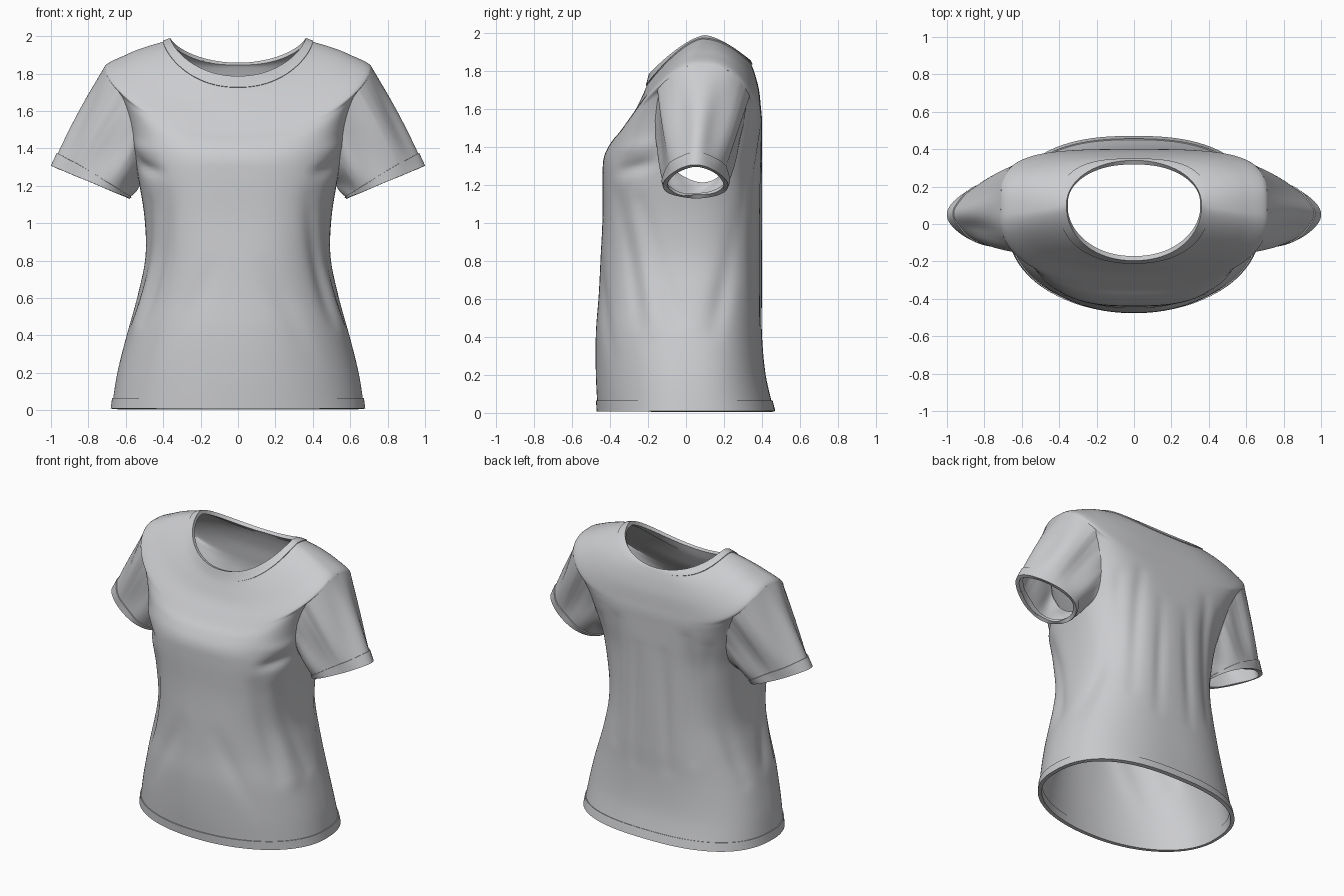
import bpy, bmesh, math
from mathutils import Vector
from mathutils.bvhtree import BVHTree

if "Cube" in bpy.data.objects:
    bpy.data.objects.remove(bpy.data.objects["Cube"], do_unlink=True)

fabric = bpy.data.materials.new("light grey fabric")
fabric.use_nodes = True
fabric.diffuse_color = (0.6, 0.605, 0.625, 1)
fabric.node_tree.nodes["Principled BSDF"].inputs["Base Color"].default_value = fabric.diffuse_color

COLS, STEPS = 160, 8


def grid_mesh(rows, flip=False):
    """Closed rings of points joined into a tube."""
    bm = bmesh.new()
    grid = [[bm.verts.new(p) for p in row] for row in rows]
    for low, high in zip(grid, grid[1:]):
        for i in range(len(low)):
            j = (i + 1) % len(low)
            quad = [low[i], low[j], high[j], high[i]]
            bm.faces.new(quad[::-1] if flip else quad)
    bm.normal_update()
    return bm, grid


def finish(name, bm, thickness):
    """Turn the tube into cloth with real thickness."""
    mesh = bpy.data.meshes.new(name)
    bm.to_mesh(mesh)
    bm.free()
    mesh.materials.append(fabric)
    obj = bpy.data.objects.new(name, mesh)
    bpy.context.collection.objects.link(obj)
    mod = obj.modifiers.new("cloth", "SOLIDIFY")
    mod.thickness = thickness
    mod.offset = -1
    bpy.ops.object.select_all(action="DESELECT")
    obj.select_set(True)
    bpy.context.view_layer.objects.active = obj
    bpy.ops.object.modifier_apply(modifier=mod.name)
    bpy.ops.object.shade_smooth_by_angle(angle=math.radians(50))


def band(name, grid, flip=False):
    """Slightly raised band that wraps the edge of a tube."""
    rows = [[v.co + v.normal * 0.006 for v in row] for row in grid]
    bm, _ = grid_mesh(rows, flip)
    finish(name, bm, 0.025)


def spline(values, t):
    i = min(int(t), len(values) - 2)
    f = t - i
    a, b, c, d = (values[max(0, min(len(values) - 1, i + k))] for k in (-1, 0, 1, 2))
    return [q + 0.5 * f * (r - p + f * (2 * p - 5 * q + 4 * r - s + f * (3 * (q - r) + s - p)))
            for p, q, r, s in zip(a, b, c, d)]


# Torso rings: height, half width, front, back, front squareness
skirt = [(0.008, 0.675, -0.465, 0.465, 2.1), (0.2, 0.645, -0.475, 0.42, 2.1),
         (0.42, 0.59, -0.475, 0.4, 2.2), (0.62, 0.535, -0.46, 0.4, 2.3),
         (0.82, 0.495, -0.45, 0.4, 2.5), (1.03, 0.5, -0.44, 0.4, 2.7)]
# Chest to neckline: half width, side height, front, front height, back, back height
chest = [(0.535, 1.25, -0.44, 1.25, 0.4, 1.25), (0.565, 1.42, -0.432, 1.35, 0.4, 1.4),
         (0.605, 1.6, -0.395, 1.425, 0.4, 1.48), (0.66, 1.75, -0.35, 1.48, 0.4, 1.55),
         (0.715, 1.835, -0.31, 1.535, 0.395, 1.61), (0.6, 1.9, -0.265, 1.6, 0.385, 1.7),
         (0.5, 1.94, -0.235, 1.66, 0.365, 1.78), (0.4, 1.97, -0.207, 1.725, 0.345, 1.835),
         (0.36, 1.985, -0.19, 1.785, 0.335, 1.855)]
rings = [(w, z, f, z, b, z, 0.0, nf, 2.5) for z, w, f, b, nf in skirt]
for k, r in enumerate(chest):
    u = k / (len(chest) - 1)
    rings.append(r + (0.1 * u, 2.8 - 0.7 * u, 2.6 + 1.7 * math.sin(math.pi * u) - 0.5 * u))


def torso_ring(t):
    w, zs, f, zf, b, zb, yc, nf, nb = spline(rings, t)
    row = []
    for i in range(COLS):
        a = math.tau * i / COLS
        c, s = math.cos(a), math.sin(a)
        y, z, n = (f, zf, nf) if s < 0 else (b, zb, nb)
        row.append(Vector((math.copysign(abs(c) ** (2 / n), c) * w,
                           yc + (y - yc) * abs(s) ** (2 / n),
                           zs + (z - zs) * abs(s) ** 1.4)))
    return row


# Cloth folds, mirrored: start, end, width, height
folds = [((0.5, -0.25, 1.1), (0.58, -0.05, 0.5), 0.05, -0.025),
         ((0.4, -0.38, 1.12), (0.5, -0.25, 0.5), 0.06, -0.025),
         ((0.46, -0.33, 1.0), (0.56, -0.17, 0.45), 0.05, 0.016),
         ((0.46, 0.33, 1.05), (0.56, 0.15, 0.45), 0.06, -0.025),
         ((0.56, -0.17, 1.32), (0.42, -0.36, 1.27), 0.035, -0.02),
         ((0.57, -0.15, 1.42), (0.44, -0.33, 1.38), 0.04, 0.01),
         ((0.1, 0.4, 1.3), (0.13, 0.4, 0.5), 0.04, -0.012),
         ((0.27, 0.39, 1.45), (0.32, 0.38, 0.6), 0.045, -0.018),
         ((0.42, 0.35, 1.4), (0.42, 0.34, 0.8), 0.04, -0.014),
         ((0.15, -0.46, 0.75), (0.4, -0.42, 0.3), 0.06, -0.01)]


def fold_height(p):
    q = Vector((abs(p.x), p.y, p.z))
    total = 0
    for start, end, width, height in folds:
        a, d = Vector(start), Vector(end) - Vector(start)
        u = max(0, min(1, (q - a).dot(d) / d.length_squared))
        taper = 0.35 + 0.65 * math.sin(math.pi * u)
        total += taper * height * math.exp(-((q - a - d * u).length / width) ** 2)
    return total


# Torso
last = len(rings) - 1
body, grid = grid_mesh([torso_ring(k / STEPS) for k in range(last * STEPS + 1)])
moves = [(v, v.normal * fold_height(v.co)) for v in body.verts]
for v, move in moves:
    v.co += move
body.normal_update()
surface = BVHTree.FromBMesh(body)
band("hem_band", grid[:4])
band("neck_band", grid[-STEPS - 1:])

# Armhole seams lie on the torso surface
hole = Vector((0.63, 0.095, 1.53))
cuff = Vector((0.79, 0.05, 1.22))
SLEEVE_COLS, SLEEVE_ROWS = 96, 24


def armhole(side):
    seam = []
    for i in range(SLEEVE_COLS):
        a = math.tau * i / SLEEVE_COLS
        c, s = math.cos(a), math.sin(a)
        p = hole + Vector((0.1 * c, 0.275 * s, 0.32 * c))
        p.x *= side
        seam.append(surface.find_nearest(p)[0])
    return seam


def encloses(seam, p):
    """Side-on test for a point within the seam outline."""
    inside = False
    for a, b in zip(seam, seam[1:] + seam[:1]):
        if (a.z > p.z) != (b.z > p.z) and p.y < a.y + (b.y - a.y) * (p.z - a.z) / (b.z - a.z):
            inside = not inside
    return inside


# Sleeves with cuffs
def sleeve(side, name, seam):
    columns = []
    for i, start in enumerate(seam):
        a = math.tau * i / SLEEVE_COLS
        c, s = math.cos(a), math.sin(a)
        end = cuff + Vector((0.205 * c, 0.16 * s * (1 - 0.3 * c), 0.085 * c))
        end.x *= side
        out = Vector((side * c, s, 0.4 * c))
        column = []
        for k in range(SLEEVE_ROWS + 1):
            u = k / SLEEVE_ROWS
            swell = math.sin(math.pi * u) * 0.01 * math.cos(6 * a)
            column.append(start.lerp(end, u) + out * swell)
        columns.append(column)
    flip = side > 0
    bm, rows = grid_mesh(list(zip(*columns)), flip)
    band(name + "_cuff", rows[-4:], flip)
    finish(name + "_sleeve", bm, 0.012)


for side, name in ((1, "left"), (-1, "right")):
    seam = armhole(side)
    sleeve(side, name, seam)
    # Cut the torso open inside the seam and pull the cut edge onto it
    cut = {v for v in body.verts if v.co.x * side > 0.4 and encloses(seam, v.co)}
    opening = [f for f in body.faces if cut.issuperset(f.verts)]
    bmesh.ops.delete(body, geom=opening, context="FACES")
    for v in body.verts:
        if v in cut and v.is_valid:
            v.co = min(seam, key=lambda p: (p - v.co).length)
bmesh.ops.remove_doubles(body, verts=body.verts, dist=0.0005)
finish("torso", body, 0.014)
